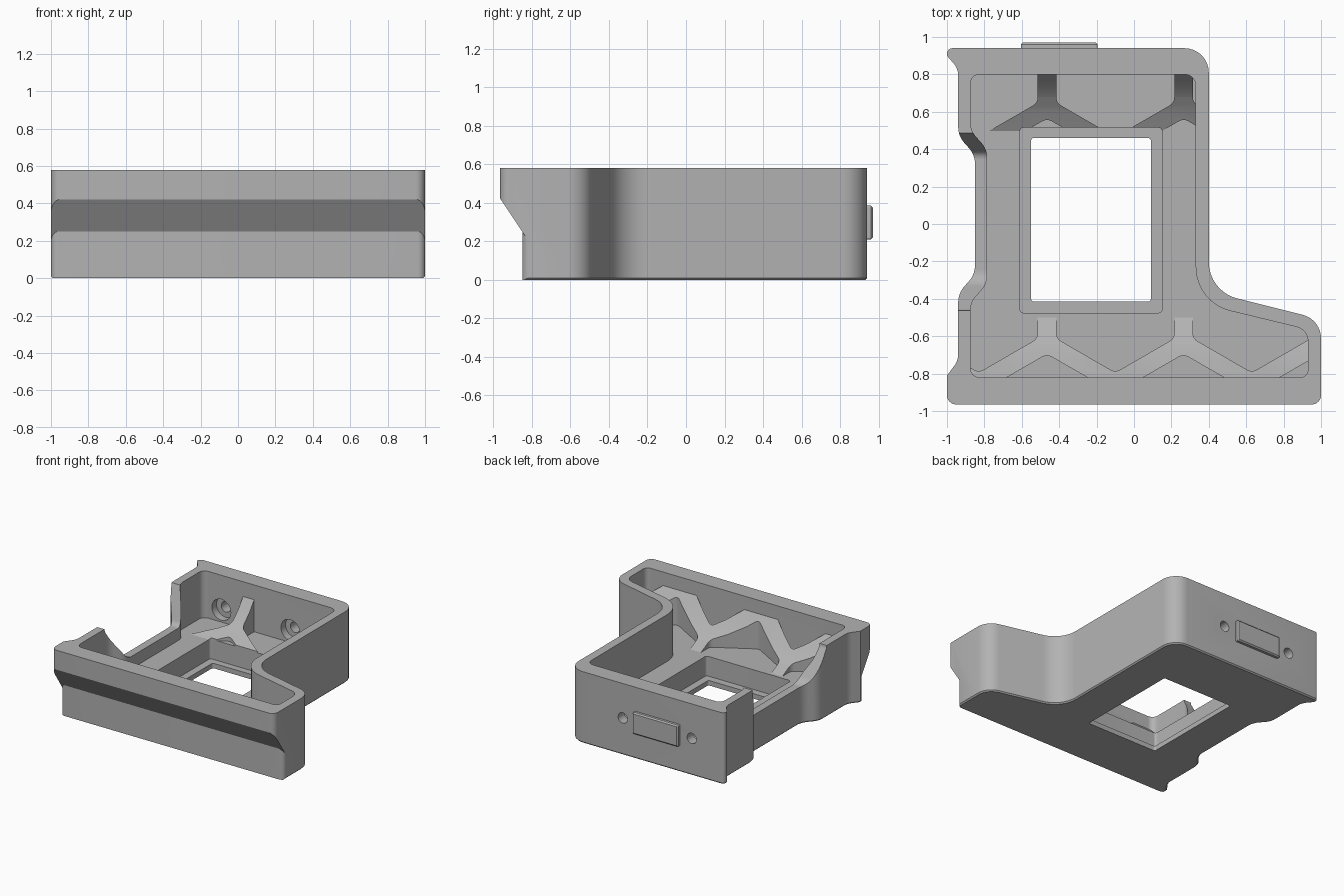
import bpy, bmesh, math
from mathutils import Vector, Matrix

cube = bpy.data.objects.get("Cube")
if cube:
    bpy.data.objects.remove(cube, do_unlink=True)

grey = bpy.data.materials.new("mid_grey")
grey.use_nodes = True
COLOUR = (0.45, 0.45, 0.45, 1)
grey.diffuse_color = COLOUR
grey.node_tree.nodes["Principled BSDF"].inputs["Base Color"].default_value = COLOUR


def rounded(points, steps=8):
    """Turn (x, y, radius) corners into a filleted outline."""
    out = []
    for i, (x, y, r) in enumerate(points):
        p = Vector((x, y))
        a = Vector(points[i - 1][:2]) - p
        b = Vector(points[(i + 1) % len(points)][:2]) - p
        if r == 0:
            out.append(p)
            continue
        a.normalize()
        b.normalize()
        half = a.angle(b) / 2
        centre = p + (a + b).normalized() * (r / math.sin(half))
        start = p + a * (r / math.tan(half)) - centre
        end = p + b * (r / math.tan(half)) - centre
        sweep = math.pi - 2 * half
        for k in range(steps + 1):
            t = k / steps
            out.append(centre + (start * math.sin((1 - t) * sweep) + end * math.sin(t * sweep)) / math.sin(sweep))
    return out


def prism(name, outlines, low, high, axis="z", chamfer=0.0):
    """Extrude outlines along z, or (y, z) outlines along x, or (x, z) along y."""
    place = {"z": lambda u, v, w: (u, v, w),
             "x": lambda u, v, w: (w, u, v),
             "y": lambda u, v, w: (u, w, v)}[axis]
    bm = bmesh.new()
    for outline in outlines:
        face = bm.faces.new([bm.verts.new(place(p[0], p[1], low)) for p in outline])
        ext = bmesh.ops.extrude_face_region(bm, geom=[face])
        new = [v for v in ext["geom"] if isinstance(v, bmesh.types.BMVert)]
        bmesh.ops.translate(bm, verts=new, vec=Vector(place(0, 0, high - low)))
    bmesh.ops.recalc_face_normals(bm, faces=bm.faces)
    if chamfer:
        rim = [e for e in bm.edges if all(v.co.z < low + 1e-5 for v in e.verts)]
        bmesh.ops.bevel(bm, geom=rim, offset=chamfer, segments=1, affect="EDGES")
    mesh = bpy.data.meshes.new(name)
    bm.to_mesh(mesh)
    bm.free()
    mesh.materials.append(grey)
    obj = bpy.data.objects.new(name, mesh)
    bpy.context.collection.objects.link(obj)
    return obj


def subtract(target, cutter):
    """Cut and bake, then drop the cutter."""
    cutter.hide_render = True
    mod = target.modifiers.new("cut", "BOOLEAN")
    mod.operation, mod.solver, mod.object = "DIFFERENCE", "EXACT", cutter
    bpy.context.view_layer.update()
    deps = bpy.context.evaluated_depsgraph_get()
    mesh = bpy.data.meshes.new_from_object(target.evaluated_get(deps))
    target.modifiers.clear()
    target.data = mesh
    bpy.data.objects.remove(cutter, do_unlink=True)


def disc(x, z, r, n=32):
    return [(x + r * math.cos(math.tau * k / n), z + r * math.sin(math.tau * k / n)) for k in range(n)]


def box(x0, x1, y0, y1, r=0.0):
    return rounded([(x0, y0, r), (x1, y0, r), (x1, y1, r), (x0, y1, r)])


# Outer shell, L-shaped in plan
outer = rounded([
    (-1, -.965, .05), (1, -.965, .05), (1, -.51, .13), (.4, -.36, .2),
    (.4, .94, .13), (-1, .94, .03), (-1, .9, 0), (-.94, .83, .1),
    (-.94, .47, .13), (-.85, .37, .13), (-.85, -.27, .13), (-.94, -.37, .13),
    (-.94, -.73, .1), (-1, -.81, 0)])
body = prism("tray_body", [outer], 0, .58, chamfer=.01)

# Undercut beneath the front lip, leaving a rounded lower front
undercut = prism("undercut", [[(-1.2, -.1), (-.617, -.1), (-1.2, .775)]], -1.1, 1.1, "x")
subtract(undercut, prism("lower_front", [box(-1.001, 1.001, -.85, -.4, .04)], -.2, .9))
subtract(body, undercut)

# Honeycomb gussets that rise towards the front and back walls
gussets = prism("gussets", [[
    (-1.1, .1), (1.1, .1), (1.1, .46), (.8, .46), (.74, .38), (.68, .32), (.6, .26),
    (.48, .19), (-.48, .19), (-.6, .25), (-.68, .31), (-.75, .38), (-.82, .47), (-1.1, .47)]],
    -1.2, 1.2, "x")
PITCH, ROW = .73, .63
cells = []
for row in range(4):
    for col in range(-1, 2):
        cx = -.1 + PITCH * (col + (row % 2) / 2)
        cy = .83 - ROW * row
        cells.append(rounded([(cx + .364 * math.sin(math.tau * k / 6), cy - .364 * math.cos(math.tau * k / 6), .05)
                              for k in range(6)], 4))
subtract(gussets, prism("cells", cells, 0, 1))

# Main pocket, with the gussets left standing
inner = rounded([
    (-.875, -.82, .05), (.93, -.82, .04), (.93, -.565, .08), (.33, -.42, .24),
    (.33, .8, .06), (-.875, .8, .05), (-.875, .5, .12), (-.785, .4, .12),
    (-.785, -.32, .12), (-.875, -.42, .12)])
pocket = prism("pocket", [inner], .2, .8)
subtract(pocket, gussets)
subtract(body, pocket)

# Stepped window through the floor
subtract(body, prism("window_recess", [box(-.61, .15, -.475, .515, .02)], .04, .5))
subtract(body, prism("window", [box(-.55, .09, -.415, .46, .015)], -.1, .3))

# Lowered section of the side wall
dip = rounded([(-.5, .8, 0), (-.46, .56, .06), (-.3, .3, .1), (.38, .3, .05), (.49, .59, 0), (.5, .8, 0)])
subtract(body, prism("wall_dip", [dip], -1.2, -.74, "x"))

# Screw holes with wide seats on the inside
for x in (-.71, -.09):
    subtract(body, prism("screw_hole", [disc(x, .3, .042)], .7, 1.1, "y"))
    subtract(body, prism("screw_seat", [disc(x, .3, .085)], .7, .86, "y"))

# Raised connector plate on the back
plate = prism("connector_plate", [box(-.605, -.195, .21, .385, .01)], .93, .97, "y")
bevel = plate.modifiers.new("edge", "BEVEL")
bevel.width, bevel.segments, bevel.limit_method = .015, 1, "ANGLE"
bevel.angle_limit = math.radians(60)

for obj in (body, plate):
    bpy.ops.object.select_all(action="DESELECT")
    obj.select_set(True)
    bpy.context.view_layer.objects.active = obj
    bpy.ops.object.shade_smooth_by_angle(angle=math.radians(25))
